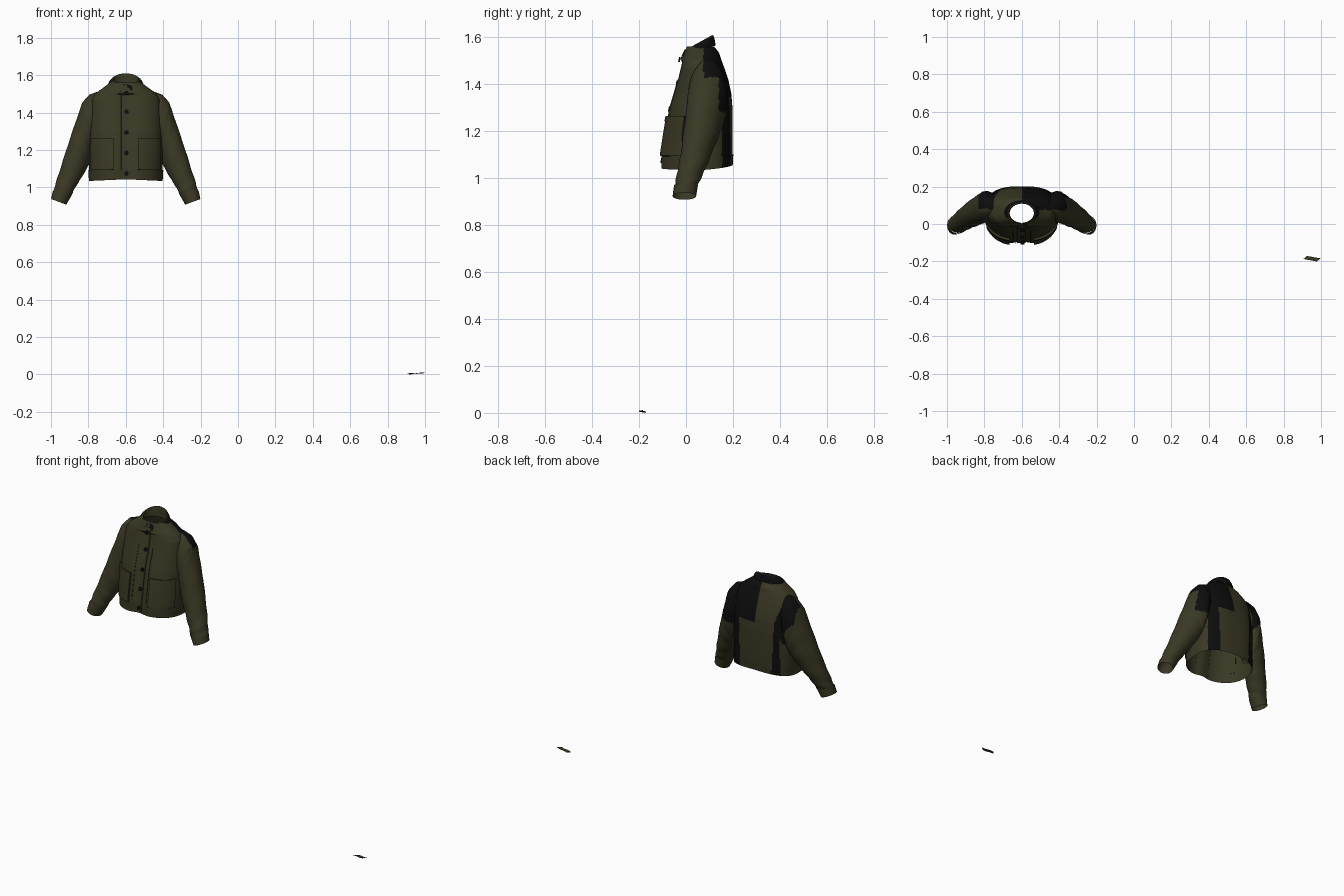
import bpy, bmesh, math
from mathutils import Vector, Matrix

if "Cube" in bpy.data.objects:
    bpy.data.objects.remove(bpy.data.objects["Cube"])

CX = -0.6          # jacket centre line
YC = 0.06          # depth of the side seams


def material(name, rgb):
    m = bpy.data.materials.new(name)
    m.diffuse_color = (*rgb, 1)
    m.use_nodes = True
    m.node_tree.nodes["Principled BSDF"].inputs["Base Color"].default_value = m.diffuse_color
    return m


OLIVE = material("olive cloth", (0.042, 0.039, 0.017))
BLACK = material("black cloth", (0.004, 0.004, 0.004))


def finish(ob, thick=0):
    bpy.context.view_layer.objects.active = ob
    for o in bpy.context.selected_objects:
        o.select_set(False)
    ob.select_set(True)
    if thick:
        mod = ob.modifiers.new("cloth", 'SOLIDIFY')
        mod.thickness, mod.offset = thick, 0
        bpy.ops.object.modifier_apply(modifier=mod.name)
    bpy.ops.object.shade_smooth_by_angle(angle=math.radians(45))
    return ob


def sheet(name, f, nu, nv, closed=False, rule=None, thick=0):
    """Surface f(u, v) with u, v in 0..1; rule(face centre) is True for black."""
    bm = bmesh.new()
    cols = nu if closed else nu + 1
    g = [[bm.verts.new(f(i / nu, j / nv)) for i in range(cols)] for j in range(nv + 1)]
    for j in range(nv):
        for i in range(nu):
            k = (i + 1) % cols
            face = bm.faces.new((g[j][i], g[j][k], g[j + 1][k], g[j + 1][i]))
            if rule and rule(face.calc_center_median()):
                face.material_index = 1
    me = bpy.data.meshes.new(name)
    bm.to_mesh(me)
    bm.free()
    me.materials.append(OLIVE)
    me.materials.append(BLACK)
    ob = bpy.data.objects.new(name, me)
    bpy.context.collection.objects.link(ob)
    return finish(ob, thick)


def table(rows, k):
    """Linear lookup in rows sorted by their first value."""
    k = min(max(k, rows[0][0]), rows[-1][0])
    for a, b in zip(rows, rows[1:]):
        if k <= b[0]:
            t = (k - a[0]) / (b[0] - a[0])
            return [p + (q - p) * t for p, q in zip(a[1:], b[1:])]


# Body profile: height, half width, front y, back y
BODY = [(1.045, .193, -.108, .195), (1.10, .197, -.108, .198), (1.20, .199, -.092, .199),
        (1.30, .196, -.074, .198), (1.36, .192, -.056, .193), (1.42, .188, -.038, .180),
        (1.47, .182, -.026, .163), (1.505, .160, -.018, .150), (1.535, .118, -.006, .140),
        (1.56, .085, .004, .120)]


def front_y(dx, z, out=0):
    a, yf, _ = table(BODY, z)
    r = min(abs(dx) / a, 0.995)
    y = YC - (YC - yf) * (1 - r ** 2.3) ** (1 / 2.3)
    return y + .014 * math.exp(-(dx / .045) ** 2) * (z < 1.5) - out


def body_point(ang, z, out=0):
    a, yf, yb = table(BODY, z)
    c, s = math.cos(ang), math.sin(ang)
    n = 2.3 if s < 0 else 2.7
    dx = math.copysign(abs(c) ** (2 / n), c) * (a + out)
    depth = (YC - yf if s < 0 else yb - YC) + out
    y = YC + math.copysign(abs(s) ** (2 / n), s) * depth
    if s < 0 and z < 1.5:
        y += .014 * math.exp(-(dx / .045) ** 2)
    low = max(0, 1.15 - z) / .1                    # hem dips at the sides
    return Vector((CX + dx, y, z - .008 * low * abs(c) + .012 * low * max(0, s)))


def body_black(p):
    dx, y, z = p.x - CX, p.y, p.z
    if y < .075:
        return False
    if dx > 0:
        return (z > 1.34 or (dx > .14 and z > 1.26)
                or .112 - (1.3 - z) * .04 < dx < .17 and z > 1.03)
    d = -dx
    stripe = .118 - max(0, 1.25 - z) * .06 < d < .148 + max(0, 1.25 - z) * .03
    wedge = d > .12 + abs(z - 1.37) * .3 and 1.24 < z < 1.49
    return (stripe and z < 1.37) or wedge


def torso(u, v):
    return body_point(u * math.tau, 1.045 + .515 * (1 - (1 - v) ** 1.5))


sheet("jacket_body", torso, 160, 64, True, body_black)
sheet("hem_band", lambda u, v: body_point(u * math.tau, 1.043 + .052 * v, .004),
      160, 4, True, body_black)

# Sleeve rings: position, outer x, outer z, inner x, inner z, centre y, half depth
SLEEVE = [(0, .150, 1.512, .165, 1.240, .095, .072), (1, .195, 1.496, .175, 1.200, .093, .084),
          (2, .232, 1.455, .180, 1.170, .089, .085), (3, .256, 1.385, .185, 1.150, .081, .081),
          (4, .300, 1.257, .198, 1.120, .064, .075), (5, .345, 1.115, .235, 1.055, .038, .063),
          (6, .374, 1.025, .270, 1.000, .015, .055), (7, .390, .970, .290, .960, .000, .048)]
CUFF = [(0, .391, .978, .287, .962, .000, .051), (1, .399, .938, .318, .908, -.007, .050)]


def sleeve_point(rows, side, u, v, fold=0):
    xo, zo, xi, zi, yc, h = table(rows, v * rows[-1][0])
    a = u * math.tau
    c, s = math.cos(a), math.sin(a)
    k = 1 + fold * math.sin(v * 40 + 2 * a) * v
    x = (xo + xi) / 2 + (xo - xi) / 2 * c * k
    z = (zo + zi) / 2 + (zo - zi) / 2 * c
    return Vector((CX + side * x, yc + h * s * k, z))


def sleeve_black(side):
    def rule(p):
        d = abs(p.x - CX)
        if side > 0:
            return p.y > .075 and p.z > 1.43 or p.y > .14 and p.z > 1.28
        return p.y > .08 and d < .232 and p.z > 1.28 + (d - .15) * 1.2
    return rule


for side, label in ((-1, "right"), (1, "left")):
    sheet(label + "_sleeve", lambda u, v: sleeve_point(SLEEVE, side, u, v, .03),
          56, 70, True, sleeve_black(side))
    sheet(label + "_cuff", lambda u, v: sleeve_point(CUFF, side, u, v), 56, 4, True)

    # Patch pockets and their flaps, laid on the front
    def panel(name, x0, x1, z0, z1, out, thick):
        def f(u, v):
            z = z0 + (z1 - z0) * v
            dx = side * (x0 + (x1 - x0) * u)
            return Vector((CX + dx, front_y(dx, z, out), z))
        sheet(label + name, f, 16, 12, thick=thick)

    panel("_pocket", .065, .185, 1.095, 1.262, .006, .010)
    panel("_pocket_welt", .065, .187, 1.240, 1.264, .011, .006)
    panel("_chest_panel", .045, .050, 1.11, 1.42, .001, .005)


# Button placket and buttons
def placket(u, v):
    z = 1.05 + .48 * v
    dx = -.024 + .044 * u
    return Vector((CX + dx, front_y(dx, z, .004), z))


sheet("button_placket", placket, 6, 40, thick=.005)
for i, z in enumerate((1.075, 1.185, 1.295, 1.405, 1.505)):
    bpy.ops.mesh.primitive_cylinder_add(
        vertices=20, radius=.011, depth=.007,
        location=(CX + .004, front_y(.004, z, .010), z), rotation=(math.radians(80), 0, 0))
    b = bpy.context.object
    b.name = "button_%d" % (i + 1)
    b.data.materials.append(BLACK)
    finish(b)

# Folded collar: inner stand, top edge, falling outer leaf with two points


def collar(u, v):
    a = -math.pi / 2 + .10 + u * (math.tau - .20)
    c, s = math.cos(a), math.sin(a)
    top = 1.578 + .030 * s
    near = min(u, 1 - u)                        # 0 at the front opening
    tip = math.exp(-((near - .085) / .06) ** 2)
    low = 1.552 + .012 * s - .052 * tip
    if v < .3:                                  # inner stand
        t = v / .3
        return Vector((CX + (.066 + .003 * t) * c, .058 + (.052 + .003 * t) * s,
                       1.545 + (top - 1.545) * t))
    t = (v - .3) / .7
    w = t ** .7
    rx, ry = .069 + .024 * w, .055 + .012 * w + .014 * w * tip
    return Vector((CX + rx * c, .058 + ry * s, top + .004 * math.sin(t * math.pi) + (low - top) * t))


def collar_black(p):
    dx, dy = p.x - CX, p.y - .058
    outer = (dx / .071) ** 2 + (dy / .057) ** 2 > 1
    return outer and (dx > 0 or p.y > .035)


sheet("collar", collar, 96, 20, rule=collar_black, thick=.003)


# Small loose cloth scrap lying on the ground
def scrap(u, v):
    p = Vector((.907, -.187, .003)).lerp(Vector((.976, -.200, .009)), u)
    q = Vector((.924, -.171, .002)).lerp(Vector((.998, -.184, .010)), u)
    r = p.lerp(q, v)
    r.z += .002 * math.sin(u * math.tau)
    return r


sheet("cloth_scrap", scrap, 10, 4, thick=.003)
